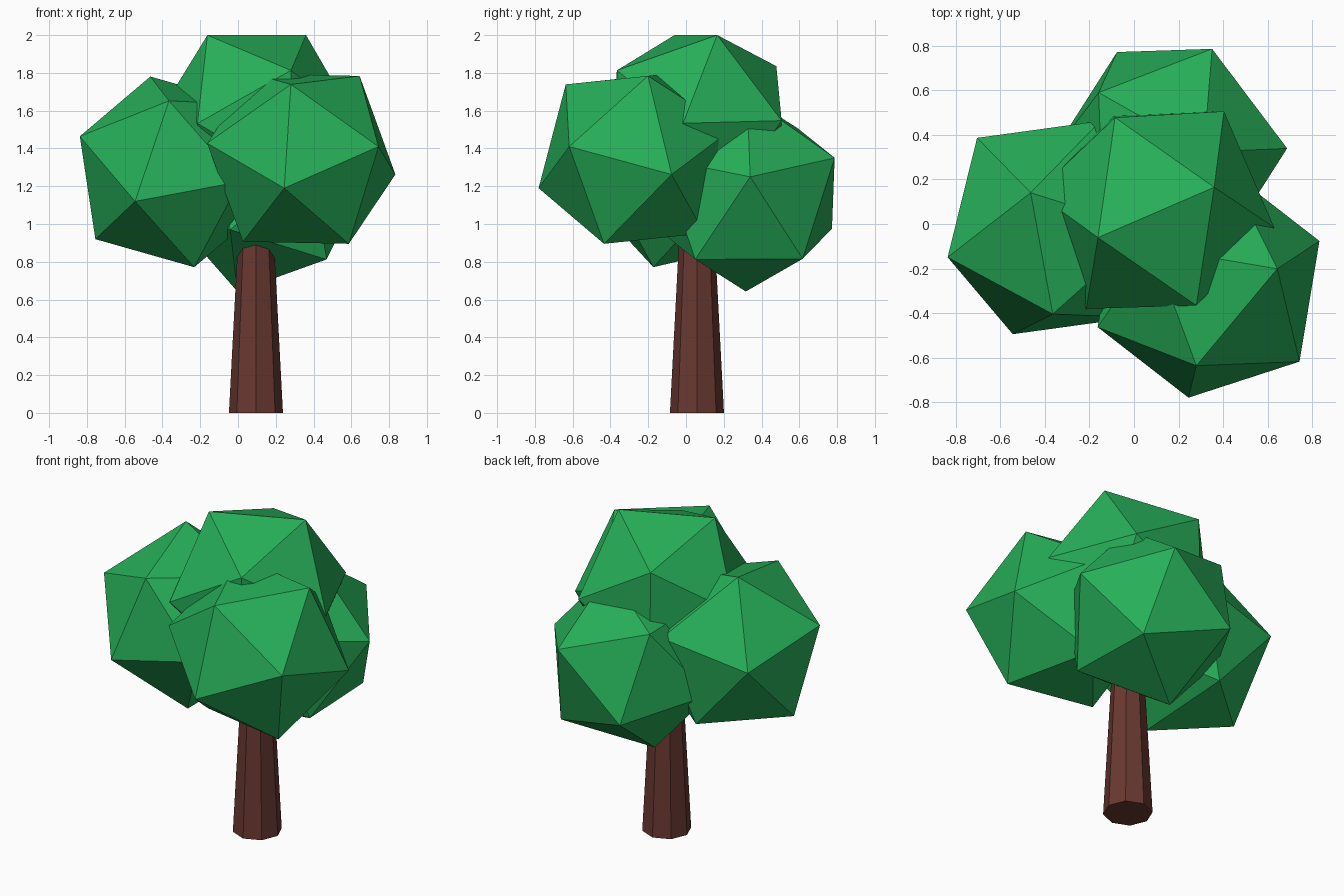
import bpy
from mathutils import Matrix, Vector

if "Cube" in bpy.data.objects:
    bpy.data.objects.remove(bpy.data.objects["Cube"])


def material(name, colour):
    mat = bpy.data.materials.new(name)
    mat.diffuse_color = (*colour, 1)
    mat.use_nodes = True
    mat.node_tree.nodes["Principled BSDF"].inputs["Base Color"].default_value = mat.diffuse_color
    return mat


leaf_green = material("leaf_green", (0.02, 0.43, 0.1))
bark_brown = material("bark_brown", (0.14, 0.04, 0.03))


def foliage(name, centre, pole, neighbour, radius=0.541):
    """Icosahedron turned so one corner points along pole and the next along neighbour."""
    z = Vector(pole).normalized()
    y = z.cross(Vector(neighbour)).normalized()
    x = y.cross(z)
    turn = Matrix((x, y, z)).transposed().to_4x4()
    bpy.ops.mesh.primitive_ico_sphere_add(subdivisions=1, radius=radius)
    ob = bpy.context.object
    ob.name = name
    ob.data.transform(turn)
    ob.location = centre
    ob.data.materials.append(leaf_green)


# Four low-poly leaf clumps
foliage("foliage_front", (0.335, -0.27, 1.345), (-0.09, -0.51, -0.155), (0.41, -0.35, 0.065))
foliage("foliage_left", (-0.348, -0.016, 1.276), (-0.492, -0.134, 0.189), (-0.117, 0.156, 0.504))
foliage("foliage_top", (0.095, 0.0625, 1.54), (0.265, 0.1025, 0.46), (-0.255, -0.1225, 0.46))
foliage("foliage_back", (0.155, 0.32, 1.16), (0.535, 0.02, 0.09), (0.2, 0.465, 0.19))

# Tapered eight-sided trunk running up into the leaves
height = 1.2
bpy.ops.mesh.primitive_cone_add(vertices=8, radius1=0.143, radius2=0.08, depth=height,
                                location=(0.095, 0.058, height / 2))
trunk = bpy.context.object
trunk.name = "trunk"
trunk.data.materials.append(bark_brown)
